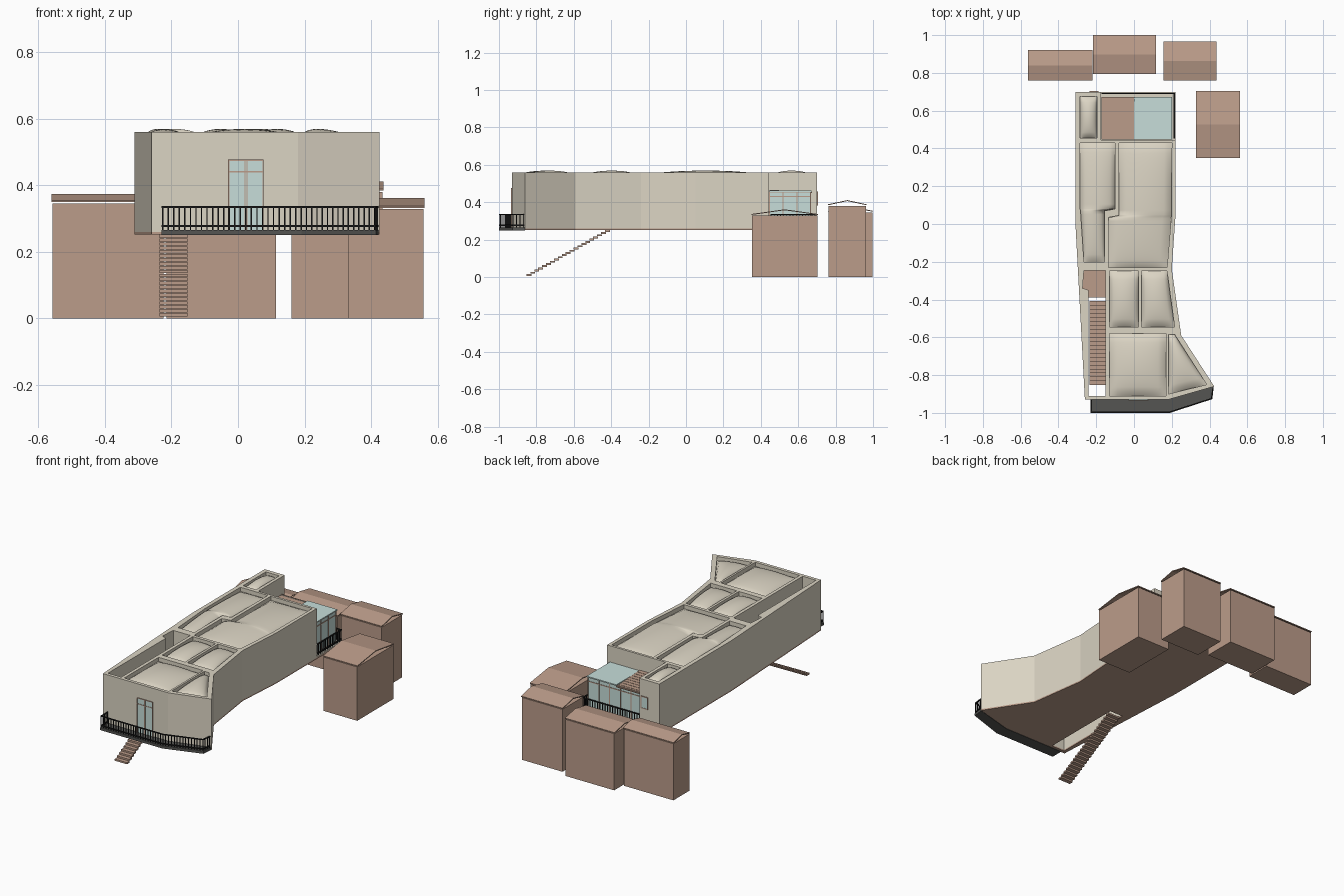
import bpy, bmesh, math
from mathutils import Vector, Matrix

cube = bpy.data.objects.get("Cube")
if cube:
    bpy.data.objects.remove(cube, do_unlink=True)


def material(name, rgb):
    m = bpy.data.materials.new(name)
    m.use_nodes = True
    m.diffuse_color = (*rgb, 1)
    m.node_tree.nodes["Principled BSDF"].inputs["Base Color"].default_value = (*rgb, 1)
    return m


BEIGE = material("beige plaster", (0.71, 0.66, 0.55))
BROWN = material("clay brown", (0.50, 0.335, 0.255))
GLASS = material("pale glass", (0.57, 0.73, 0.70))
GREY = material("dark grey", (0.09, 0.09, 0.085))
BLACK = material("black metal", (0.012, 0.012, 0.012))


def finish(bm, name, mat, smooth=False):
    bmesh.ops.recalc_face_normals(bm, faces=bm.faces)
    if smooth:
        for f in bm.faces:
            f.smooth = True
    me = bpy.data.meshes.new(name)
    bm.to_mesh(me)
    bm.free()
    me.materials.append(mat)
    ob = bpy.data.objects.new(name, me)
    bpy.context.collection.objects.link(ob)
    return ob


def add_box(bm, x, y, z):
    size = Matrix.Diagonal((x[1] - x[0], y[1] - y[0], z[1] - z[0], 1))
    mid = Matrix.Translation((sum(x) / 2, sum(y) / 2, sum(z) / 2))
    bmesh.ops.create_cube(bm, size=1, matrix=mid @ size)


def box(name, x, y, z, mat):
    bm = bmesh.new()
    add_box(bm, x, y, z)
    return finish(bm, name, mat)


def add_bar(bm, a, b, t):
    a, b = Vector(a), Vector(b)
    d = b - a
    m = Matrix.Translation((a + b) / 2) @ d.to_track_quat('X', 'Z').to_matrix().to_4x4()
    bmesh.ops.create_cube(bm, size=1, matrix=m @ Matrix.Diagonal((d.length + t, t, t, 1)))


def slab(name, outline, holes, z0, z1, mat):
    """Flat outline with holes, pulled up to a height."""
    bm = bmesh.new()
    for loop in [outline] + holes:
        vs = [bm.verts.new((x, y, z0)) for x, y in loop]
        for i, v in enumerate(vs):
            bm.edges.new((v, vs[i - 1]))
    bmesh.ops.triangle_fill(bm, use_beauty=True, edges=bm.edges[:], normal=(0, 0, 1))
    ext = bmesh.ops.extrude_face_region(bm, geom=bm.faces[:])["geom"]
    up = [g for g in ext if isinstance(g, bmesh.types.BMVert)]
    bmesh.ops.translate(bm, verts=up, vec=(0, 0, z1 - z0))
    return finish(bm, name, mat)


def pillow(name, left, right, n=14):
    """Inflated roof panel between a left and a right edge line."""
    rows = []
    for i in range(len(left) - 1):
        for k in range(n):
            t = k / n
            rows.append((Vector(left[i]).lerp(Vector(left[i + 1]), t),
                         Vector(right[i]).lerp(Vector(right[i + 1]), t)))
    rows.append((Vector(left[-1]), Vector(right[-1])))
    y0, y1 = left[0][1], left[-1][1]
    bm, grid = bmesh.new(), []
    for a, b in rows:
        v = (a.y - y0) / (y1 - y0)
        line = []
        for j in range(n + 1):
            u = j / n
            s = max(0, math.sin(math.pi * u) * math.sin(math.pi * v))
            p = a.lerp(b, u)
            line.append(bm.verts.new((p.x, p.y, 0.535 + 0.034 * s ** 0.45)))
        grid.append(line)
    for r, q in zip(grid, grid[1:]):
        for j in range(n):
            bm.faces.new((r[j], r[j + 1], q[j + 1], q[j]))
    return finish(bm, name, BEIGE, True)


# Roof panel edges, each listed front to back
panels = {
    "back_room_roof": ([(-0.285, 0.455), (-0.285, 0.675)], [(-0.195, 0.455), (-0.195, 0.675)]),
    "left_roof": ([(-0.265, -0.2), (-0.283, 0.07), (-0.285, 0.08), (-0.285, 0.43)],
                  [(-0.155, -0.2), (-0.155, 0.07), (-0.1, 0.08), (-0.1, 0.43)]),
    "main_roof": ([(-0.135, -0.23), (-0.135, 0.035), (-0.08, 0.045), (-0.08, 0.43)],
                  [(0.175, -0.23), (0.197, 0.035), (0.198, 0.045), (0.2, 0.43)]),
    "middle_roof_right": ([(-0.13, -0.545), (-0.13, -0.25)], [(0.025, -0.545), (0.025, -0.25)]),
    "middle_roof_left": ([(0.04, -0.545), (0.04, -0.25)], [(0.215, -0.545), (0.175, -0.25)]),
    "front_roof": ([(-0.13, -0.91), (-0.13, -0.58)], [(0.17, -0.91), (0.17, -0.58)]),
    "corner_roof": ([(0.182, -0.9), (0.182, -0.585)], [(0.385, -0.85), (0.215, -0.585)]),
}
for name, (l, r) in panels.items():
    pillow(name, l, r)

# Walls and beams, open at the stairwell
side = [(0.22, 0.05), (0.2, -0.24), (0.25, -0.59), (0.425, -0.86), (0.18, -0.93),
        (-0.26, -0.93), (-0.31, 0), (-0.31, 0.7)]
stairwell = [(-0.24, -0.91), (-0.24, -0.35), (-0.272, -0.34), (-0.265, -0.245),
             (-0.15, -0.245), (-0.15, -0.91)]
holes = [l + r[::-1] for l, r in panels.values()] + [stairwell]
slab("walls", [(-0.175, 0.7), (-0.175, 0.445), (0.22, 0.445)] + side, holes, 0.26, 0.56, BEIGE)

# Floor with stair opening, and back terrace
opening = [(-0.24, -0.91), (-0.24, -0.39), (-0.15, -0.39), (-0.15, -0.91)]
slab("floor", [(0.22, 0.7)] + side, [opening], 0.252, 0.261, BROWN)
box("terrace_floor", (-0.175, 0.22), (0.445, 0.7), (0.261, 0.266), BEIGE)

# Stairs
bm = bmesh.new()
steps = 21
for i in range(steps):
    t = i / (steps - 1)
    y, z = -0.84 + 0.42 * t, 0.012 + 0.236 * t
    add_box(bm, (-0.235, -0.152), (y - 0.013, y + 0.013), (z - 0.006, z + 0.004))
finish(bm, "stairs", BROWN)

# Front balcony
slab("balcony", [(-0.23, -0.925), (-0.23, -1), (0.19, -1), (0.415, -0.927), (0.422, -0.86),
                 (0.18, -0.925)], [], 0.25, 0.266, GREY)


def railing(name, path):
    bm = bmesh.new()
    for (ax, ay), (bx, by) in zip(path, path[1:]):
        for z in (0.277, 0.334):
            add_bar(bm, (ax, ay, z), (bx, by, z), 0.006)
        n = max(1, round(math.dist((ax, ay), (bx, by)) / 0.0165))
        for i in range(n + 1):
            x, y = ax + (bx - ax) * i / n, ay + (by - ay) * i / n
            add_bar(bm, (x, y, 0.266), (x, y, 0.334), 0.004)
    finish(bm, name, BLACK)


railing("balcony_railing", [(-0.226, -0.935), (-0.226, -0.995), (0.19, -0.995),
                            (0.41, -0.924), (0.418, -0.87)])
railing("terrace_railing", [(-0.17, 0.69), (0.213, 0.69), (0.213, 0.455)])

# Front door
box("door_glass", (-0.028, 0.075), (-0.933, -0.928), (0.262, 0.475), GLASS)
bm = bmesh.new()
for x in (-0.028, 0.021, 0.027, 0.075):
    add_bar(bm, (x, -0.933, 0.264), (x, -0.933, 0.475), 0.004)
for z in (0.44, 0.475):
    add_bar(bm, (-0.028, -0.933, z), (0.075, -0.933, z), 0.004)
finish(bm, "door_frame", BROWN)

# Small back window
box("back_window", (-0.232, -0.19), (0.698, 0.703), (0.385, 0.455), GLASS)
bm = bmesh.new()
for z in (0.385, 0.455):
    add_bar(bm, (-0.232, 0.702, z), (-0.19, 0.702, z), 0.005)
for x in (-0.232, -0.19):
    add_bar(bm, (x, 0.702, 0.385), (x, 0.702, 0.455), 0.005)
finish(bm, "back_window_frame", BROWN)

# Glazed terrace room with half glass, half slatted roof
gx, gy, top = (-0.17, 0.195), (0.447, 0.665), 0.455
box("glass_back", gx, (gy[1] - 0.004, gy[1]), (0.266, top), GLASS)
box("glass_side", (gx[1] - 0.004, gx[1]), gy, (0.266, top), GLASS)
box("glass_roof", (0, 0.2), (gy[0], 0.672), (top, 0.462), GLASS)
bm = bmesh.new()
for i in range(6):
    x = gx[0] + (gx[1] - gx[0]) * i / 5
    add_bar(bm, (x, gy[1], 0.27), (x, gy[1], top), 0.005)
for i in range(4):
    y = gy[0] + (gy[1] - gy[0]) * i / 3
    add_bar(bm, (gx[1], y, 0.27), (gx[1], y, top), 0.005)
for z in (0.27, 0.43, top):
    add_bar(bm, (gx[0], gy[1], z), (gx[1], gy[1], z), 0.005)
    add_bar(bm, (gx[1], gy[0], z), (gx[1], gy[1], z), 0.005)
finish(bm, "glass_room_frame", BROWN)
bm = bmesh.new()
for i in range(9):
    y = gy[0] + 0.025 * i
    z = 0.466 - 0.0015 * i
    add_box(bm, (-0.172, 0), (y, y + 0.026), (z - 0.006, z))
finish(bm, "slatted_roof", BROWN)


# Neighbouring houses with thin open gable roofs
def house(name, x, y, wall, ridge):
    box(name + "_walls", (x[0] + 0.003, x[1] - 0.003), (y[0] + 0.003, y[1] - 0.003), (0, wall), BROWN)
    t, e, mid = 0.005, wall + 0.004, sum(y) / 2
    profile = [(y[0], e), (mid, ridge - t), (y[1], e), (y[1], e + t), (mid, ridge), (y[0], e + t)]
    bm = bmesh.new()
    ends = [[bm.verts.new((px, py, pz)) for py, pz in profile] for px in x]
    for i in range(len(profile)):
        bm.faces.new((ends[0][i], ends[0][i - 1], ends[1][i - 1], ends[1][i]))
    for e in ends:
        bm.faces.new(e)
    finish(bm, name + "_roof", BROWN)


house("far_right_house", (-0.56, -0.22), (0.76, 0.92), 0.345, 0.373)
house("middle_house", (-0.217, 0.117), (0.795, 1.0), 0.345, 0.373)
house("left_house", (0.157, 0.437), (0.76, 0.965), 0.38, 0.411)
house("side_house", (0.328, 0.56), (0.35, 0.705), 0.328, 0.362)
